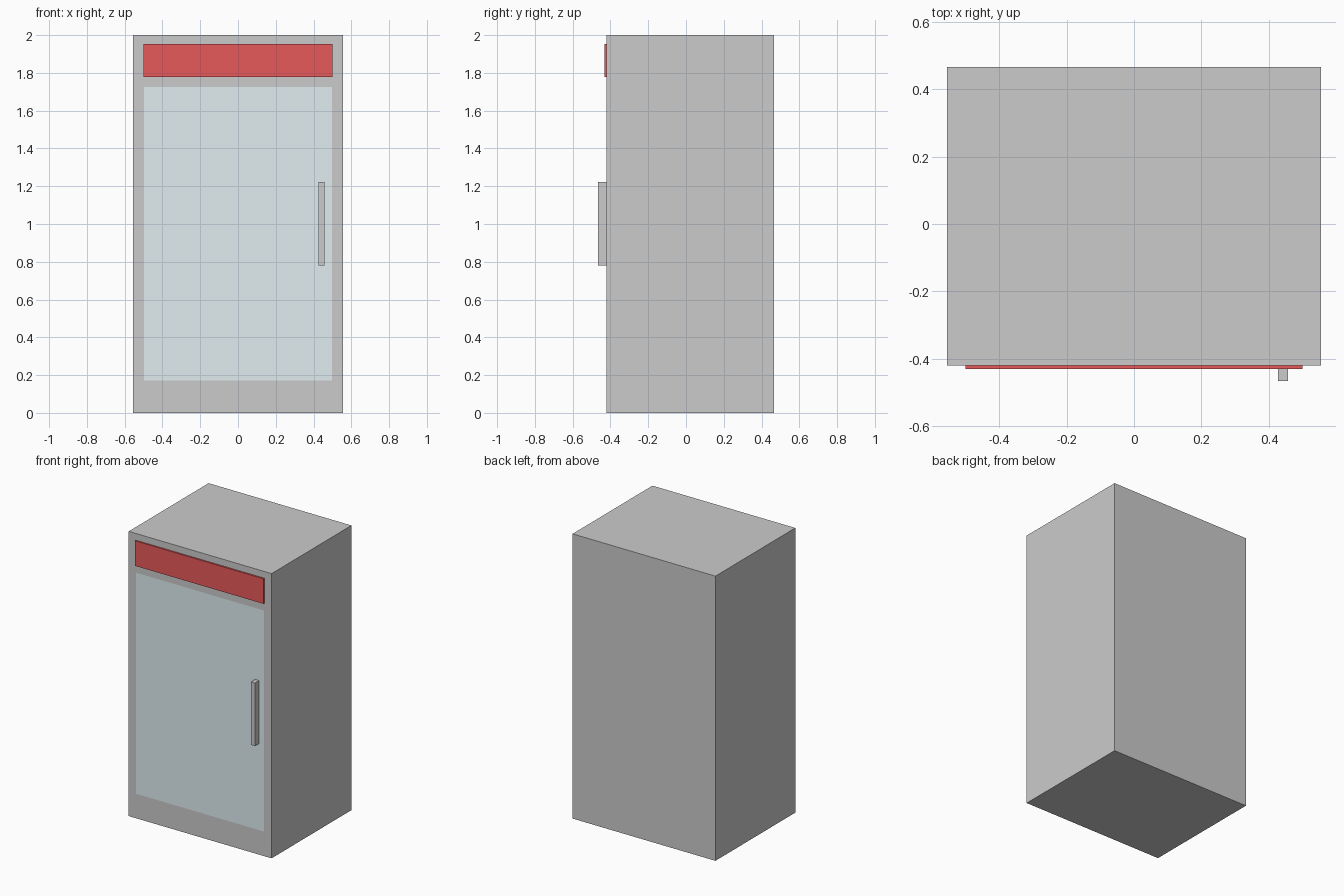
import bpy, bmesh

if "Cube" in bpy.data.objects:
    bpy.data.objects.remove(bpy.data.objects["Cube"])

def material(name, rgb):
    m = bpy.data.materials.new(name)
    m.diffuse_color = (*rgb, 1)
    m.use_nodes = True
    m.node_tree.nodes["Principled BSDF"].inputs["Base Color"].default_value = m.diffuse_color
    return m

def finish(name, bm, mat=None):
    mesh = bpy.data.meshes.new(name)
    bm.to_mesh(mesh)
    bm.free()
    ob = bpy.data.objects.new(name, mesh)
    bpy.context.collection.objects.link(ob)
    if mat:
        mesh.materials.append(mat)
    return ob

def box_bm(lo, hi):
    bm = bmesh.new()
    bmesh.ops.create_cube(bm, size=1)
    for v in bm.verts:
        v.co = [(a + b) / 2 + c * (b - a) for a, b, c in zip(lo, hi, v.co)]
    return bm

FRONT = -0.42
GLASS_X, GLASS_Z0, GLASS_Z1 = 0.498, 0.172, 1.725

# cabinet body, its front face inset to leave a door opening
bm = box_bm((-0.555, FRONT, 0), (0.555, 0.466, 2))
bm.normal_update()
front = min(bm.faces, key=lambda f: f.normal.y)
bmesh.ops.inset_region(bm, faces=[front], thickness=0.05)
for v in front.verts:
    v.co = (GLASS_X if v.co.x > 0 else -GLASS_X, FRONT,
            GLASS_Z1 if v.co.z > 1 else GLASS_Z0)
bmesh.ops.delete(bm, geom=[front], context='FACES_ONLY')
finish("cabinet_body", bm)

# glass door pane, flush in the opening
bm = bmesh.new()
bm.faces.new([bm.verts.new((x, FRONT, z)) for x, z in (
    (-GLASS_X, GLASS_Z0), (GLASS_X, GLASS_Z0),
    (GLASS_X, GLASS_Z1), (-GLASS_X, GLASS_Z1))])
finish("glass_door", bm, material("glass", (0.75, 0.85, 0.88)))

# header panel above the door
finish("header_panel", box_bm((-0.5, -0.431, 1.777), (0.5, FRONT, 1.953)),
       material("red", (0.8, 0.1, 0.1)))

# door handle
finish("door_handle", box_bm((0.427, -0.466, 0.78), (0.458, FRONT, 1.223)))
